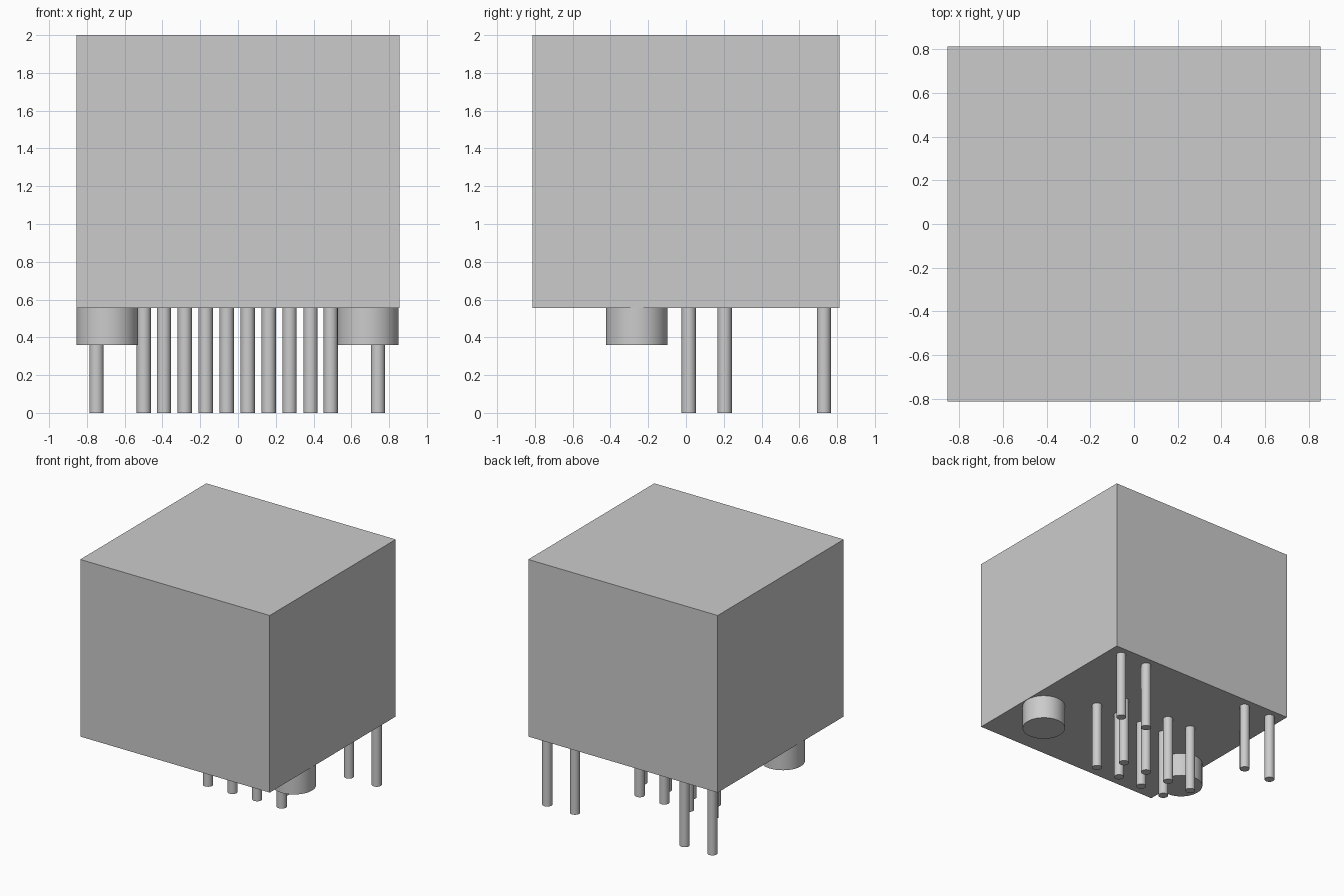
import bpy

if "Cube" in bpy.data.objects:
    bpy.data.objects.remove(bpy.data.objects["Cube"], do_unlink=True)

GREY = (0.6, 0.6, 0.6, 1.0)
grey = bpy.data.materials.new("plain grey")
grey.use_nodes = True
grey.diffuse_color = GREY
grey.node_tree.nodes["Principled BSDF"].inputs["Base Color"].default_value = GREY

BASE = 0.555  # underside of the housing


def finish(name):
    obj = bpy.context.object
    obj.name = name
    obj.data.materials.append(grey)
    return obj


def post(name, x, y, radius, bottom, sides):
    """Upright round post hanging from the underside of the housing."""
    bpy.ops.mesh.primitive_cylinder_add(
        vertices=sides, radius=radius, depth=BASE - bottom,
        location=(x, y, (BASE + bottom) / 2))
    bpy.ops.object.shade_smooth_by_angle()
    return finish(name)


# Housing
bpy.ops.mesh.primitive_cube_add(size=1, location=(0, 0, (BASE + 2) / 2))
bpy.context.object.scale = (1.71, 1.625, 2 - BASE)
bpy.ops.object.transform_apply(location=False, rotation=False, scale=True)
finish("housing")

# Locating pegs and paired rear pins, one set on each side
for side, sign in (("left", 1), ("right", -1)):
    post(f"{side}_locating_peg", sign * 0.69 - 0.002, -0.26, 0.163, 0.36, 48)
    post(f"{side}_rear_pin_outer", sign * 0.745 - 0.004, 0.73, 0.0375, 0, 32)
    post(f"{side}_rear_pin_inner", sign * 0.495 - 0.004, 0.73, 0.0375, 0, 32)

# Two staggered rows of contact pins
for i in range(8):
    y = 0.205 if i % 2 == 0 else 0.015
    post(f"contact_pin_{i + 1}", (i - 3.5) * 0.111 - 0.004, y, 0.0375, 0, 32)
